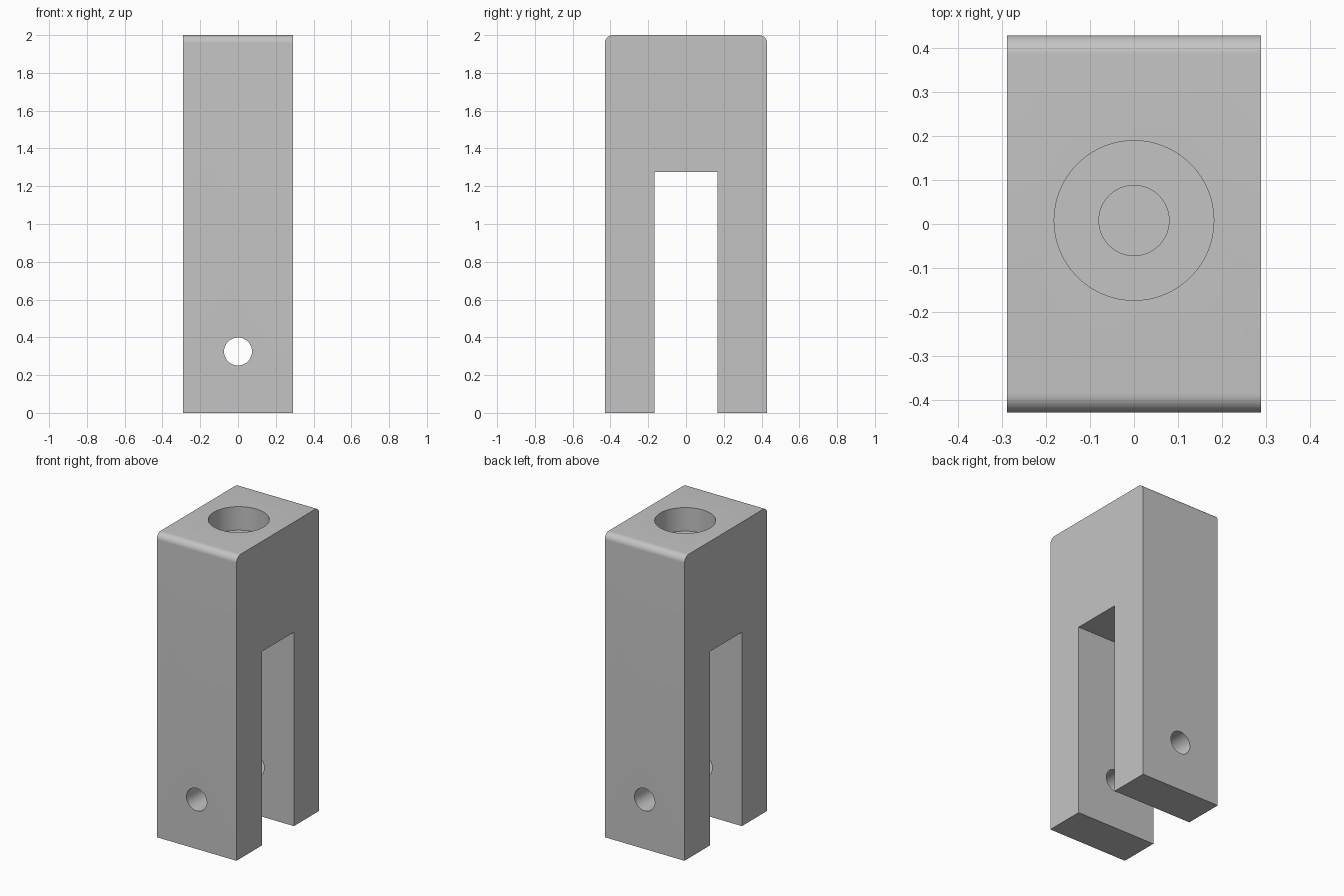
import bpy
import bmesh
from math import cos, sin, pi, radians

if "Cube" in bpy.data.objects:
    bpy.data.objects.remove(bpy.data.objects["Cube"], do_unlink=True)

HALF_X, HALF_Y, HEIGHT = 0.29, 0.43, 2.0
SLOT_Y, SLOT_TOP = 0.167, 1.275
FILLET, STEPS = 0.043, 10

grey = bpy.data.materials.new("plain grey")
grey.use_nodes = True
colour = (0.55, 0.55, 0.55, 1)
grey.diffuse_color = colour
grey.node_tree.nodes["Principled BSDF"].inputs["Base Color"].default_value = colour


def rounded_corner(start):
    """Quarter arc at a top edge, running from angle start."""
    side = 1 if start == 0 else -1
    angles = [start + pi / 2 * i / STEPS for i in range(STEPS + 1)]
    return [(side * (HALF_Y - FILLET) + FILLET * cos(a),
             HEIGHT - FILLET + FILLET * sin(a)) for a in angles]


# Fork body: side profile with slot and rounded top edges, extruded across x
profile = [(SLOT_Y, 0), (HALF_Y, 0)]
profile += rounded_corner(0) + rounded_corner(pi / 2)
profile += [(-HALF_Y, 0), (-SLOT_Y, 0), (-SLOT_Y, SLOT_TOP), (SLOT_Y, SLOT_TOP)]

bm = bmesh.new()
face = bm.faces.new([bm.verts.new((-HALF_X, y, z)) for y, z in profile])
extruded = bmesh.ops.extrude_face_region(bm, geom=[face])["geom"]
moved = [v for v in extruded if isinstance(v, bmesh.types.BMVert)]
bmesh.ops.translate(bm, verts=moved, vec=(2 * HALF_X, 0, 0))
bmesh.ops.recalc_face_normals(bm, faces=bm.faces)
mesh = bpy.data.meshes.new("fork_body")
bm.to_mesh(mesh)
bm.free()
body = bpy.data.objects.new("fork_body", mesh)
bpy.context.collection.objects.link(body)
mesh.materials.append(grey)


def drill(name, radius, depth, centre, tilt=0):
    """Cut a round hole into the body."""
    bpy.ops.mesh.primitive_cylinder_add(vertices=64, radius=radius, depth=depth,
                                        location=centre, rotation=(tilt, 0, 0))
    cutter = bpy.context.object
    cutter.name = name
    cutter.hide_render = True
    cutter.data.materials.append(grey)
    cut = body.modifiers.new(name, 'BOOLEAN')
    cut.operation = 'DIFFERENCE'
    cut.solver = 'EXACT'
    cut.object = cutter
    bpy.context.view_layer.objects.active = body
    bpy.ops.object.modifier_apply(modifier=name)
    bpy.data.objects.remove(cutter, do_unlink=True)


# Top socket, narrower blind hole below it, and pin hole through both legs
drill("top_socket", 0.182, 0.31, (0, 0.008, HEIGHT))
drill("pilot_hole", 0.08, 0.5, (0, 0.008, 1.75))
drill("pin_hole", 0.074, 1.2, (0, 0, 0.325), pi / 2)

bpy.ops.object.select_all(action='DESELECT')
body.select_set(True)
bpy.context.view_layer.objects.active = body
bpy.ops.object.shade_smooth_by_angle(angle=radians(30))
